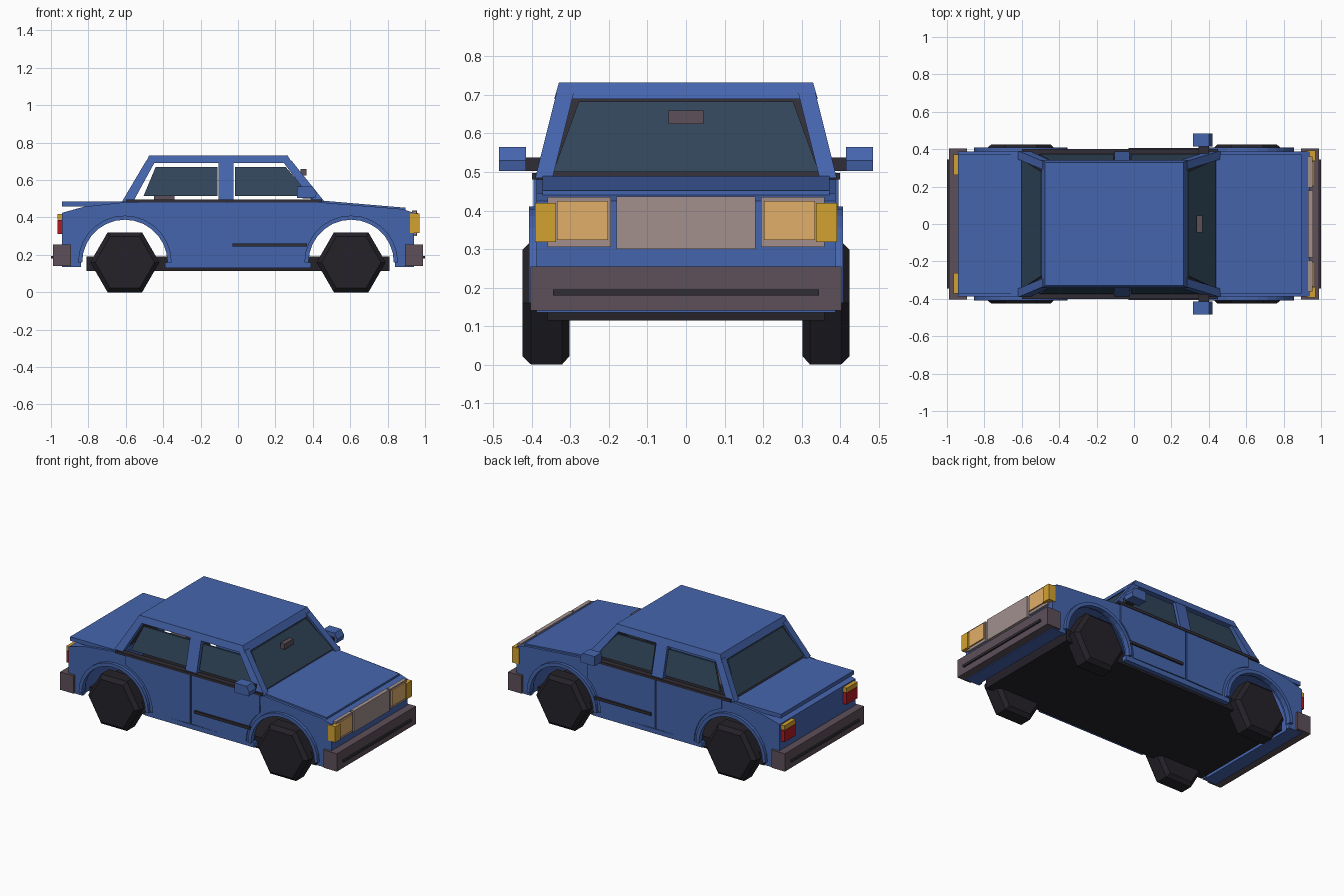
import bpy, bmesh
from math import sin, cos, radians, sqrt

if "Cube" in bpy.data.objects:
    bpy.data.objects.remove(bpy.data.objects["Cube"])

def material(name, r, g, b):
    m = bpy.data.materials.new(name)
    m.diffuse_color = (r, g, b, 1)
    m.use_nodes = True
    m.node_tree.nodes["Principled BSDF"].inputs["Base Color"].default_value = m.diffuse_color
    return m

BLUE = material("blue_paint", 0.06, 0.13, 0.42)
GLASS = material("dark_glass", 0.03, 0.06, 0.1)
BLACK = material("black_rubber", 0.018, 0.016, 0.022)
TRIM = material("dark_trim", 0.03, 0.027, 0.035)
BUMPER = material("bumper_grey", 0.11, 0.08, 0.1)
GRILLE = material("grille_grey", 0.36, 0.28, 0.27)
LAMP = material("lamp_cream", 0.75, 0.43, 0.14)
AMBER = material("amber", 0.65, 0.36, 0.03)
RED = material("red", 0.45, 0.01, 0.015)

def loft(name, ring_a, ring_b, mat, mirror=False):
    """Solid between two matching rings of points, optionally mirrored across y."""
    bm = bmesh.new()
    a = [bm.verts.new(p) for p in ring_a]
    b = [bm.verts.new(p) for p in ring_b]
    bm.faces.new(a)
    bm.faces.new(b)
    for i in range(len(a)):
        j = (i + 1) % len(a)
        bm.faces.new((a[i], a[j], b[j], b[i]))
    bmesh.ops.recalc_face_normals(bm, faces=bm.faces)
    me = bpy.data.meshes.new(name)
    bm.to_mesh(me)
    bm.free()
    me.materials.append(mat)
    ob = bpy.data.objects.new(name, me)
    bpy.context.collection.objects.link(ob)
    if mirror:
        m = ob.modifiers.new("mirror", 'MIRROR')
        m.use_axis = (False, True, False)
        m.use_mirror_merge = False
    return ob

def prism(name, pts, y0, y1, mat, mirror=False):
    return loft(name, [(x, y0, z) for x, z in pts], [(x, y1, z) for x, z in pts], mat, mirror)

def box(name, x0, x1, y0, y1, z0, z1, mat, mirror=False):
    return prism(name, [(x0, z0), (x1, z0), (x1, z1), (x0, z1)], y0, y1, mat, mirror)

def arc(cx, r, a0, a1, n=14):
    return [(cx + r * cos(radians(a0 + (a1 - a0) * i / n)),
             0.16 + r * sin(radians(a0 + (a1 - a0) * i / n))) for i in range(n + 1)]

def lean(z):
    """Half width of the cabin side at height z."""
    return 0.39 - (z - 0.49) * 0.25

WX = 0.605

# Body sides with wheel arch openings
side = [(-0.94, 0.135), (-WX - 0.235, 0.135)] + arc(-WX, 0.235, 180, 0)
side += [(-WX + 0.235, 0.135), (WX - 0.235, 0.135)] + arc(WX, 0.235, 180, 0)
side += [(WX + 0.235, 0.135), (0.94, 0.135), (0.94, 0.425), (0.88, 0.445), (0.45, 0.48),
         (-0.62, 0.48), (-0.82, 0.458), (-0.94, 0.425)]
prism("body_side", side, 0.36, 0.388, BLUE, True)
# Wheel arch lips
for n, cx in (("rear", -WX), ("front", WX)):
    prism(n + "_arch_lip", arc(cx, 0.25, 180, 0) + arc(cx, 0.228, 0, 180), 0.375, 0.408, BLUE, True)
# Doors and sill
prism("front_door", [(-0.055, 0.165)] + arc(WX, 0.27, 180, 130, 6) + [(0.43, 0.482), (-0.055, 0.482)],
      0.38, 0.396, BLUE, True)
prism("rear_door", [(-0.065, 0.165)] + arc(-WX, 0.27, 0, 74, 8) + [(-0.53, 0.482), (-0.065, 0.482)],
      0.38, 0.396, BLUE, True)
box("sill", -0.39, 0.39, 0.35, 0.392, 0.13, 0.16, BLUE, True)
box("door_trim", -0.03, 0.37, 0.39, 0.406, 0.244, 0.262, TRIM, True)
prism("belt_line", [(-0.6, 0.48), (0.45, 0.48), (0.45, 0.497), (-0.6, 0.497)], 0.365, 0.4, TRIM, True)

# Nose, tail, bonnet, boot and floor
prism("nose", [(0.85, 0.135), (0.94, 0.135), (0.94, 0.425), (0.88, 0.445), (0.85, 0.445)], -0.37, 0.37, BLUE)
prism("tail", [(-0.85, 0.135), (-0.94, 0.135), (-0.94, 0.425), (-0.85, 0.45)], -0.37, 0.37, BLUE)
prism("bonnet", [(0.43, 0.475), (0.895, 0.44), (0.895, 0.452), (0.45, 0.49), (0.43, 0.49)], -0.372, 0.372, BLUE)
box("boot_lid", -0.94, -0.58, -0.372, 0.372, 0.458, 0.484, BLUE)
box("floor", -0.81, 0.81, -0.36, 0.36, 0.115, 0.19, BLACK)

# Roof and pillars
loft("roof", [(-0.495, -0.342, 0.69), (0.29, -0.342, 0.69), (0.29, 0.342, 0.69), (-0.495, 0.342, 0.69)],
     [(-0.475, -0.33, 0.732), (0.265, -0.33, 0.732), (0.265, 0.33, 0.732), (-0.475, 0.33, 0.732)], BLUE)

def pillar(name, b0, b1, t0, t1):
    ring = lambda x0, x1, z: [(x0, lean(z) - 0.045, z), (x1, lean(z) - 0.045, z),
                              (x1, lean(z), z), (x0, lean(z), z)]
    loft(name, ring(b0, b1, 0.485), ring(t0, t1, 0.705), BLUE, True)

pillar("front_pillar", 0.40, 0.462, 0.235, 0.285)
pillar("middle_pillar", -0.105, -0.025, -0.105, -0.025)
pillar("rear_pillar", -0.62, -0.56, -0.49, -0.44)

# Side windows lean inward with the cabin
def side_glass(name, pts):
    loft(name, [(x, lean(z) - 0.022, z) for x, z in pts],
         [(x, lean(z) - 0.01, z) for x, z in pts], GLASS, True)

side_glass("front_side_window", [(-0.015, 0.515), (0.365, 0.515), (0.365, 0.54), (0.255, 0.67), (-0.015, 0.67)])
side_glass("rear_side_window", [(-0.505, 0.515), (-0.11, 0.515), (-0.11, 0.67), (-0.44, 0.67)])

# Windscreen and rear window, each with a dark seal behind
def screen(name, xb, xt, yb, yt, zb, zt, d, mat):
    ring = lambda o: [(xb + o, -yb, zb), (xb + o, yb, zb), (xt + o, yt, zt), (xt + o, -yt, zt)]
    loft(name, ring(0), ring(d), mat)

screen("windscreen_seal", 0.438, 0.272, 0.362, 0.305, 0.485, 0.695, -0.012, TRIM)
screen("windscreen", 0.431, 0.284, 0.345, 0.278, 0.50, 0.683, 0.008, GLASS)
screen("rear_window_seal", -0.598, -0.478, 0.362, 0.305, 0.482, 0.695, 0.012, TRIM)
screen("rear_window", -0.594, -0.488, 0.345, 0.278, 0.50, 0.683, -0.008, GLASS)

# Mirrors
box("inner_mirror", 0.335, 0.365, -0.045, 0.045, 0.625, 0.66, BUMPER)
box("side_mirror_arm", 0.345, 0.40, 0.37, 0.42, 0.502, 0.538, TRIM, True)
prism("side_mirror", [(0.315, 0.503), (0.415, 0.503), (0.42, 0.53), (0.40, 0.565), (0.315, 0.565)],
      0.415, 0.485, BLUE, True)
box("rear_shelf", -0.45, -0.34, -0.34, 0.34, 0.495, 0.515, BUMPER)

# Bumpers with a dark rubbing strip
for n, s in (("front", 1), ("rear", -1)):
    box(n + "_bumper", s * 0.893, s * 0.99, -0.404, 0.404, 0.14, 0.255, BUMPER)
    box(n + "_bumper_strip", s * 0.98, s * 0.9999, -0.345, 0.345, 0.18, 0.195, TRIM)

# Lamps and grille
box("grille", 0.93, 0.956, -0.18, 0.18, 0.30, 0.437, GRILLE)
box("headlight_frame", 0.93, 0.954, 0.195, 0.36, 0.305, 0.435, GRILLE, True)
box("headlight", 0.94, 0.962, 0.203, 0.335, 0.323, 0.425, LAMP, True)
box("front_indicator", 0.92, 0.97, 0.338, 0.392, 0.318, 0.42, AMBER, True)
box("tail_lamp", -0.966, -0.93, 0.262, 0.372, 0.312, 0.386, RED, True)
box("rear_indicator", -0.966, -0.93, 0.262, 0.372, 0.388, 0.418, AMBER, True)

# Hexagonal wheels with bevelled rims
def hexagon(cx, r, y):
    return [(cx + r * cos(radians(60 * i)), y, 0.16 + r * sin(radians(60 * i))) for i in range(6)]

R = 0.16 * 2 / sqrt(3)
for n, cx in (("rear", -WX), ("front", WX)):
    loft(n + "_tyre", hexagon(cx, R, 0.322), hexagon(cx, R, 0.402), BLACK, True)
    loft(n + "_tyre_outer_bevel", hexagon(cx, R, 0.402), hexagon(cx, R * 0.86, 0.425), BLACK, True)
    loft(n + "_tyre_inner_bevel", hexagon(cx, R, 0.322), hexagon(cx, R * 0.86, 0.302), BLACK, True)
